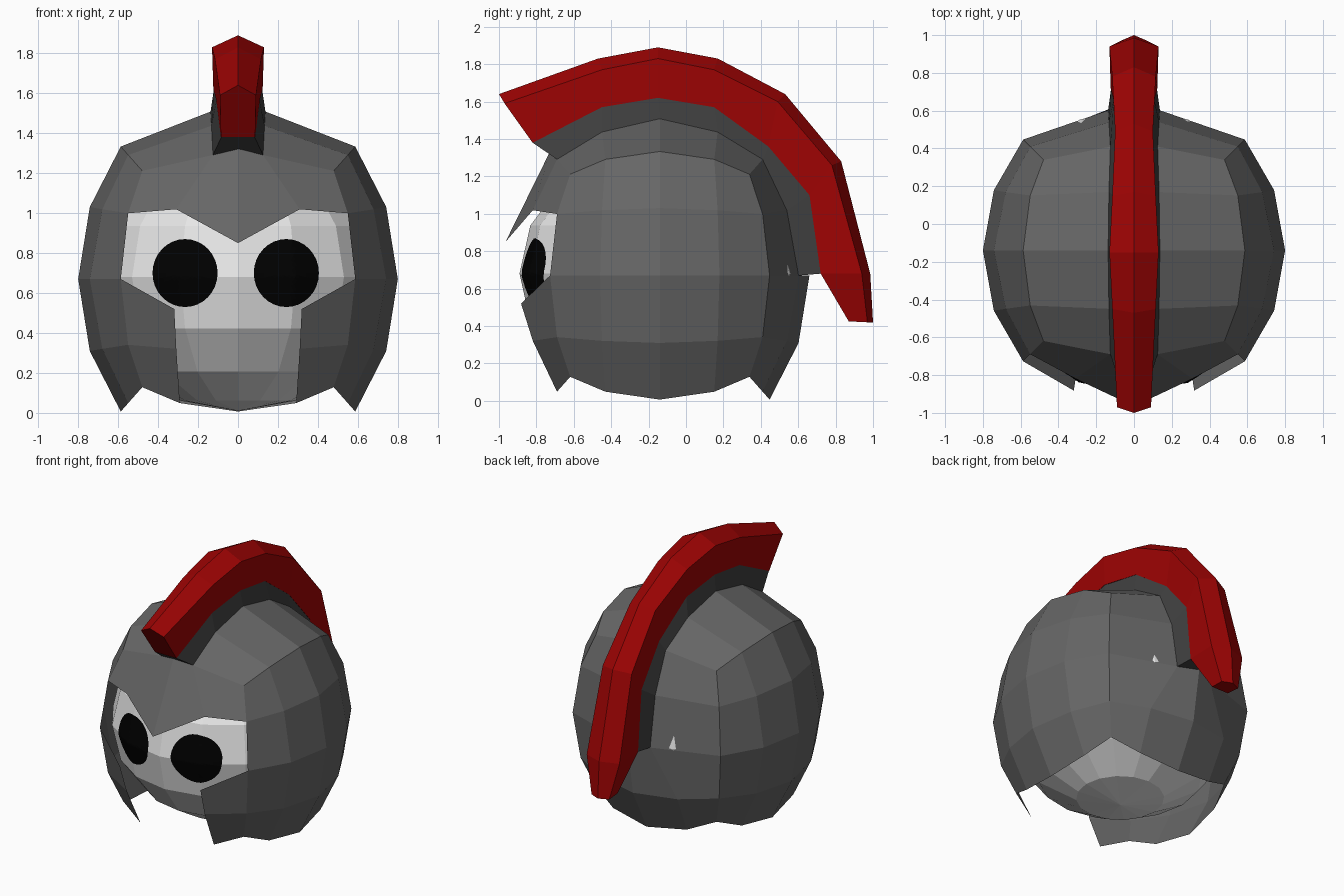
import bpy, bmesh, math
from mathutils import Vector, Matrix
from mathutils.bvhtree import BVHTree

if "Cube" in bpy.data.objects:
    bpy.data.objects.remove(bpy.data.objects["Cube"])

CENTRE = Vector((0, -0.14, 0.67))


def material(name, col):
    m = bpy.data.materials.new(name)
    m.diffuse_color = (*col, 1)
    m.use_nodes = True
    m.node_tree.nodes["Principled BSDF"].inputs["Base Color"].default_value = m.diffuse_color
    return m


STEEL = material("helmet grey", (0.132, 0.132, 0.132))
DARK = material("crest base dark grey", (0.05, 0.05, 0.05))
RED = material("crest red", (0.34, 0.001, 0.001))
PALE = material("face pale grey", (0.8, 0.8, 0.8))
BLACK = material("eye black", (0.0, 0.0, 0.0))


def finish(name, bm, mat):
    me = bpy.data.meshes.new(name)
    bm.to_mesh(me)
    ob = bpy.data.objects.new(name, me)
    me.materials.append(mat)
    bpy.context.collection.objects.link(ob)
    return ob


def helmet_point(axis, sign, i, j):
    """Point on a rounded-cube grid; i and j run from -2 to 2."""
    def spread(k, other):
        if abs(k) == 1:
            return k * (0.43 + 0.1 * (other / 2) ** 2)
        return k / 2
    d = [0, 0, 0]
    d[axis] = sign
    d[(axis + 1) % 3] = spread(i, j)
    d[(axis + 2) % 3] = spread(j, i)
    d = Vector(d).normalized()
    r = 0.80 + 0.03 * (max(abs(i), abs(j)) / 2) ** 2
    p = Vector((d.x * r, d.y * r, d.z * r * 1.13)) + CENTRE
    # columns beside the crest are pulled in to its foot
    if 0.2 < abs(p.x) < 0.4 and (p.z > 1.2 or (p.y > 0.3 and p.z > 0.6)):
        p.x *= 0.43
    if (axis, sign) == (1, -1):
        if (i, j) == (1, 0):                 # pointed brow
            return Vector((0, -0.965, 0.85))
        if i == 0 and abs(j) == 1:           # cheek guard tops
            p.z = 0.52
    return p


def helmet_keep(axis, sign, i, j):
    if (axis, sign) == (1, -1):              # T-shaped face opening
        return i == 1 or (i < 0 and j in (-2, 1))
    if axis == 2:                            # slot under the crest
        return i in (-2, 1)
    if axis == 1:
        return i < 0 or j in (-2, 1)
    return True


# Helmet: open below
bm = bmesh.new()
for axis, sign in ((0, 1), (0, -1), (1, 1), (1, -1), (2, 1)):
    for i in range(-2, 2):
        for j in range(-2, 2):
            if helmet_keep(axis, sign, i, j):
                pts = [helmet_point(axis, sign, a, b) for a, b in
                       ((i, j), (i + 1, j), (i + 1, j + 1), (i, j + 1))]
                if sign < 0:
                    pts.reverse()
                bm.faces.new([bm.verts.new(p) for p in pts])
bmesh.ops.remove_doubles(bm, verts=bm.verts, dist=0.002)
finish("helmet", bm, STEEL)

# Head: low-poly ball inside the helmet
head = bmesh.new()
bmesh.ops.create_uvsphere(head, u_segments=16, v_segments=8, radius=1,
                          matrix=Matrix.Translation((0, -0.14, 0.68)) @ Matrix.Diagonal((0.75, 0.75, 0.67, 1)))
tree = BVHTree.FromBMesh(head)
finish("head", head, PALE)


# Eyes: thin discs laid on the face
def eye(name, cx):
    bm = bmesh.new()

    def drop(x, z):
        hit = tree.ray_cast(Vector((x, -3, z)), Vector((0, 1, 0)))[0]
        return bm.verts.new(hit + Vector((math.copysign(0.003, x), -0.007, 0)))
    n, rings = 32, 10
    mid = drop(cx, 0.70)
    last = None
    for k in range(1, rings + 1):
        f = k / rings
        ring = [drop(cx + 0.163 * f * math.cos(2 * math.pi * t / n),
                     0.70 + 0.17 * f * math.sin(2 * math.pi * t / n)) for t in range(n)]
        for t in range(n):
            u = (t + 1) % n
            if last:
                bm.faces.new((last[t], ring[t], ring[u], last[u]))
            else:
                bm.faces.new((mid, ring[t], ring[u]))
        last = ring
    finish(name, bm, BLACK)


eye("left_eye", 0.239)
eye("right_eye", -0.262)


def loft(name, sections, mat):
    bm = bmesh.new()
    rings = [[bm.verts.new(p) for p in s] for s in sections]
    n = len(rings[0])
    for a, b in zip(rings, rings[1:]):
        for k in range(n):
            bm.faces.new((a[k], a[(k + 1) % n], b[(k + 1) % n], b[k]))
    bm.faces.new(rings[0])
    bm.faces.new(rings[-1])
    bmesh.ops.recalc_face_normals(bm, faces=bm.faces)
    finish(name, bm, mat)


# Crest profiles in (y, z), front to back
ridge = [(-1.0, 1.64), (-.47, 1.83), (-.15, 1.89), (.17, 1.83),
         (.53, 1.64), (.83, 1.28), (.985, .68), (1.0, .42)]
shoulder = [(-.97, 1.59), (-.45, 1.77), (-.15, 1.83), (.15, 1.77),
            (.49, 1.60), (.78, 1.26), (.94, .68), (.97, .42)]
inner = [(-.82, 1.38), (-.45, 1.57), (-.15, 1.62), (.15, 1.57),
         (.44, 1.36), (.66, 1.10), (.72, .68), (.87, .425)]
width = [.09, .115, .13, .115, .10, .115, .13, .07]

# Red crest
loft("crest", [[(0, *r), (w, *s), (w * .95, *i), (-w * .95, *i), (-w, *s)]
               for r, s, i, w in zip(ridge, shoulder, inner, width)], RED)

# Dark strip rising from the slot in the helmet to the crest
foot = [helmet_point(2, 1, 1, j) for j in range(-2, 3)]
foot += [helmet_point(1, 1, i, 1) for i in (1, 0)]
loft("crest_base", [[(w * .93, *i), f, (-f.x, f.y, f.z), (-w * .93, *i)]
                    for i, f, w in zip(inner, foot, width)], DARK)
